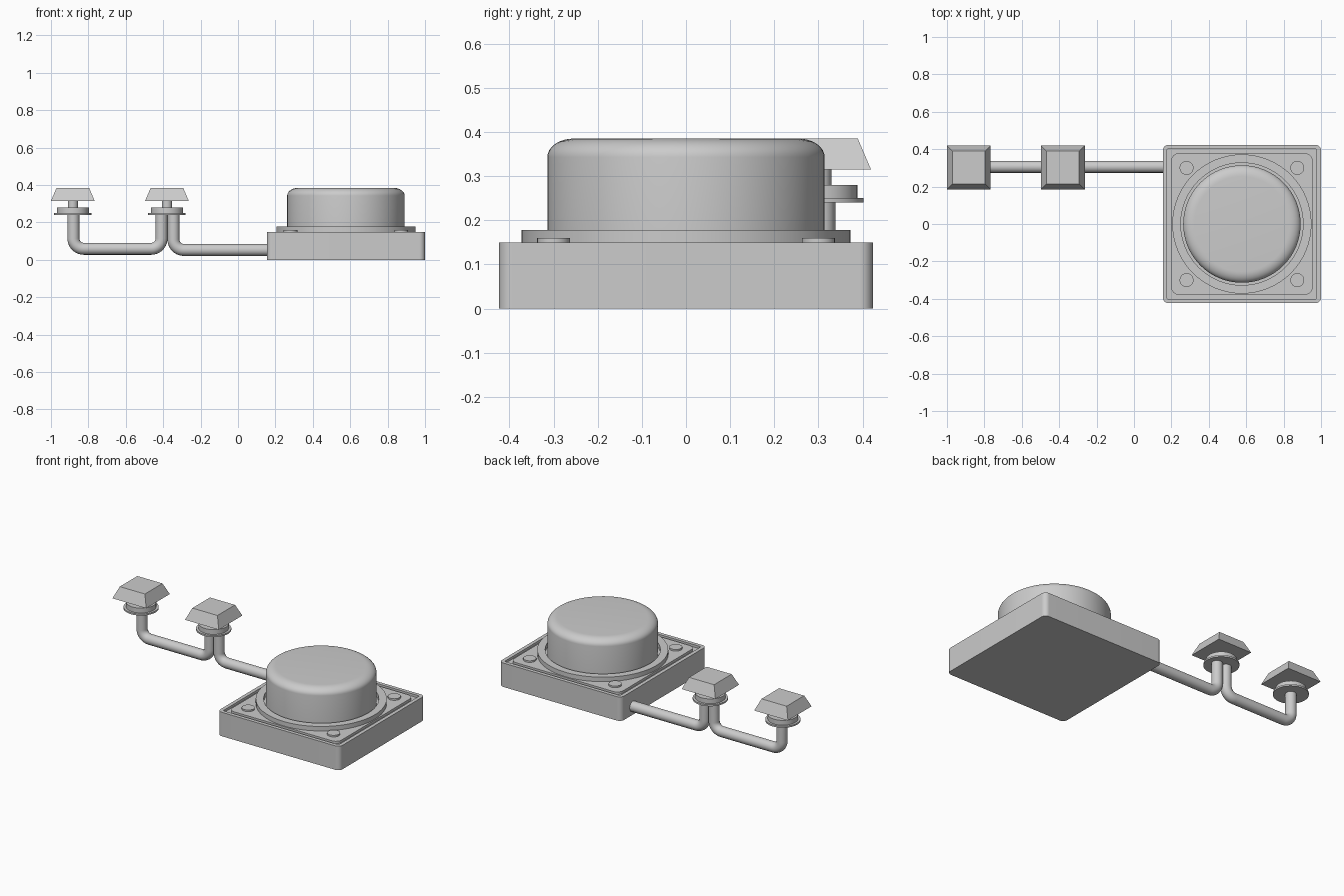
import bpy, bmesh, math
from mathutils import Vector

old = bpy.data.objects.get("Cube")
if old:
    bpy.data.objects.remove(old, do_unlink=True)

grey = bpy.data.materials.new("light grey")
grey.use_nodes = True
colour = (0.6, 0.6, 0.6, 1)
grey.diffuse_color = colour
grey.node_tree.nodes["Principled BSDF"].inputs["Base Color"].default_value = colour


def finish(ob):
    ob.data.materials.clear()
    ob.data.materials.append(grey)
    bpy.ops.object.select_all(action="DESELECT")
    ob.select_set(True)
    bpy.context.view_layer.objects.active = ob
    bpy.ops.object.shade_smooth_by_angle(angle=math.radians(35))
    return ob


def outline(half, radius, z, seg):
    """Rounded square; a circle when radius equals half."""
    pts = []
    for q in range(4):
        cx, cy = [(1, 1), (-1, 1), (-1, -1), (1, -1)][q]
        for i in range(seg + 1):
            a = math.pi / 2 * (q + i / seg)
            pts.append(((half - radius) * cx + radius * math.cos(a),
                        (half - radius) * cy + radius * math.sin(a), z))
    return pts


def loft(name, centre, rings, seg=16, closed=False):
    """Skin stacked outlines given as (half width, corner radius, z)."""
    bm = bmesh.new()
    loops = [[bm.verts.new(p) for p in outline(*r, seg)] for r in rings]
    n = len(loops[0])
    pairs = list(zip(loops, loops[1:]))
    if closed:
        pairs.append((loops[-1], loops[0]))
    for a, b in pairs:
        for i in range(n):
            j = (i + 1) % n
            bm.faces.new((a[i], a[j], b[j], b[i]))
    if not closed:
        bm.faces.new(loops[0][::-1])
        bm.faces.new(loops[-1])
    bmesh.ops.remove_doubles(bm, verts=bm.verts, dist=1e-5)
    bmesh.ops.recalc_face_normals(bm, faces=bm.faces)
    me = bpy.data.meshes.new(name)
    bm.to_mesh(me)
    bm.free()
    ob = bpy.data.objects.new(name, me)
    ob.location = (*centre, 0)
    bpy.context.collection.objects.link(ob)
    return finish(ob)


def lathe(name, centre, profile, seg=16, closed=False):
    return loft(name, centre, [(r, r, z) for r, z in profile], seg, closed)


def pipe(name, corners, radius, bend):
    """Round tube along corner points with filleted bends."""
    pts = [Vector(corners[0])]
    for p, c, n in zip(corners, corners[1:], corners[2:]):
        c = Vector(c)
        u, v = (Vector(p) - c).normalized(), (Vector(n) - c).normalized()
        hub = c + (u + v) * bend
        for i in range(11):
            a = math.pi / 2 * i / 10
            pts.append(hub - v * bend * math.cos(a) - u * bend * math.sin(a))
    pts.append(Vector(corners[-1]))
    cu = bpy.data.curves.new(name, "CURVE")
    cu.dimensions = "3D"
    cu.bevel_depth, cu.bevel_resolution, cu.use_fill_caps = radius, 6, True
    sp = cu.splines.new("POLY")
    sp.points.add(len(pts) - 1)
    for s, p in zip(sp.points, pts):
        s.co = (*p, 1)
    ob = bpy.data.objects.new(name, cu)
    bpy.context.collection.objects.link(ob)
    bpy.ops.object.select_all(action="DESELECT")
    ob.select_set(True)
    bpy.context.view_layer.objects.active = ob
    bpy.ops.object.convert(target="MESH")
    finish(bpy.context.object)


# Square housing with a groove around its top panel
MID = (0.577, 0)
loft("housing", MID, [(0.423, 0.03, 0), (0.423, 0.03, 0.15),
                      (0.4, 0.005, 0.15), (0.4, 0.005, 0.135),
                      (0.378, 0.04, 0.135), (0.378, 0.04, 0.15)])

# Collar ring and the rounded button inside it
lathe("collar", MID, [(0.372, 0.14), (0.372, 0.178), (0.327, 0.178), (0.327, 0.14)],
      closed=True)
button = [(0.314, 0.14)]
for i in range(9):
    a = math.pi / 2 * i / 8
    button.append((0.254 + 0.06 * math.cos(a), 0.343 + 0.042 * math.sin(a)))
lathe("button", MID, button)

# Corner screws
for sx in (-1, 1):
    for sy in (-1, 1):
        lathe("corner_screw", (MID[0] + 0.296 * sx, 0.3 * sy),
              [(0.037, 0.14), (0.037, 0.16)], seg=8)

# Connecting pipes
Y = 0.306
pipe("inner_pipe", [(0.17, Y, 0.053), (-0.345, Y, 0.053), (-0.345, Y, 0.245)], 0.032, 0.055)
pipe("outer_pipe", [(-0.409, Y, 0.245), (-0.409, Y, 0.059), (-0.88, Y, 0.059),
                    (-0.88, Y, 0.245)], 0.032, 0.055)

# Two flanged stems carrying tapered caps
for side, x in (("inner", -0.38), ("outer", -0.883)):
    lathe(side + "_flange", (x, 0.302),
          [(0.1, 0.24), (0.1, 0.25), (0.086, 0.25), (0.086, 0.28),
           (0.027, 0.28), (0.027, 0.32)], seg=12)
    loft(side + "_cap", (x, 0.302), [(0.117, 0, 0.315), (0.087, 0, 0.385)], seg=1)
